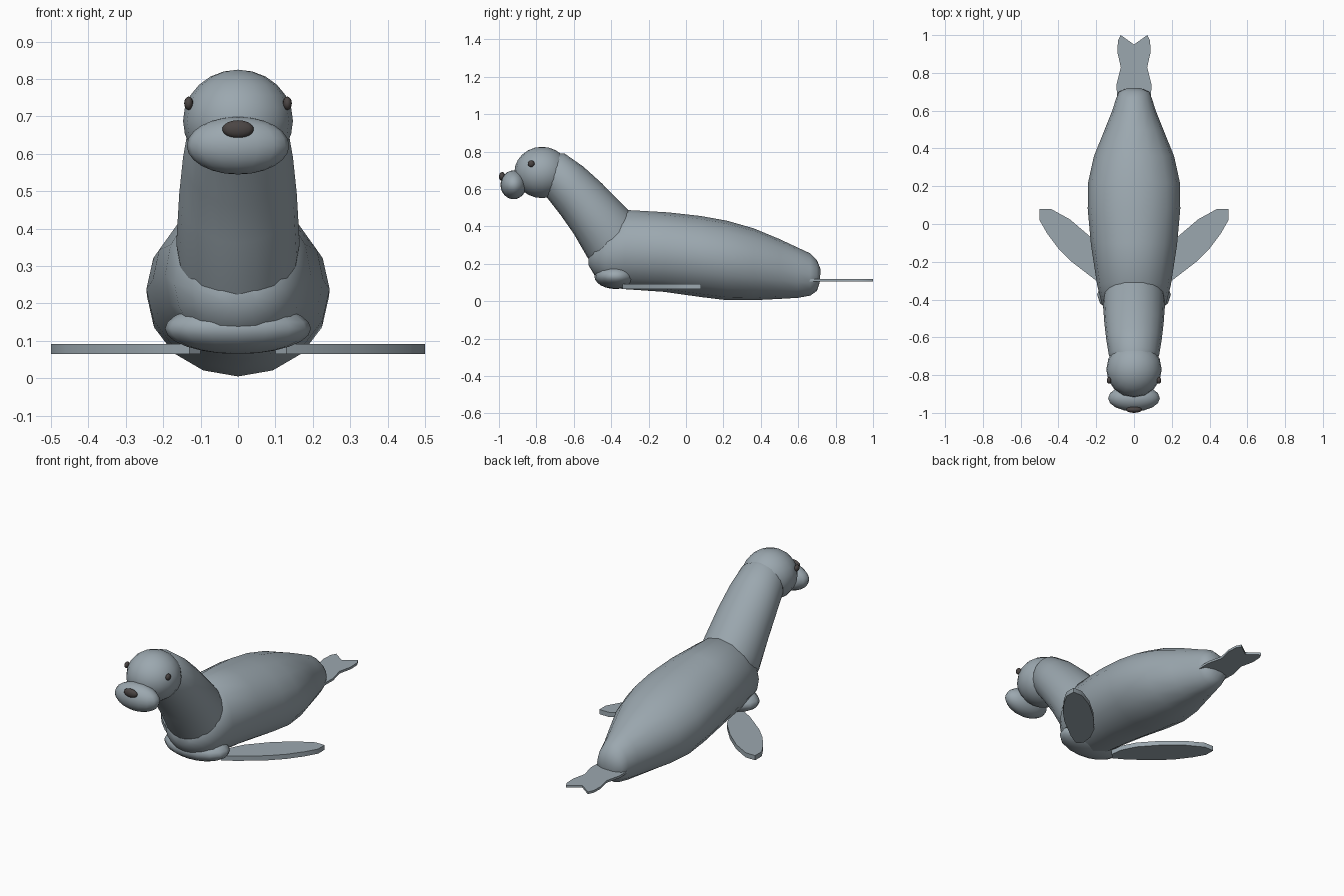
import bpy, bmesh, math
from mathutils import Vector

cube = bpy.data.objects.get("Cube")
if cube:
    bpy.data.objects.remove(cube, do_unlink=True)


def material(name, rgb):
    m = bpy.data.materials.new(name)
    m.use_nodes = True
    m.diffuse_color = (*rgb, 1)
    m.node_tree.nodes["Principled BSDF"].inputs["Base Color"].default_value = (*rgb, 1)
    return m


SKIN = material("grey blue skin", (0.33, 0.39, 0.43))
DARK = material("dark brown", (0.07, 0.06, 0.058))


def finish(bm, name, mat, angle=40):
    bmesh.ops.recalc_face_normals(bm, faces=bm.faces)
    mesh = bpy.data.meshes.new(name)
    bm.to_mesh(mesh)
    bm.free()
    obj = bpy.data.objects.new(name, mesh)
    bpy.context.collection.objects.link(obj)
    mesh.materials.append(mat)
    bpy.ops.object.select_all(action="DESELECT")
    obj.select_set(True)
    bpy.context.view_layer.objects.active = obj
    bpy.ops.object.shade_smooth_by_angle(angle=math.radians(angle))
    return obj


def loft(name, rings, sides=16):
    """Each ring is top y, top z, bottom y, bottom z, half width."""
    bm = bmesh.new()
    loops = []
    for ty, tz, by, bz, w in rings:
        top, bottom = Vector((0, ty, tz)), Vector((0, by, bz))
        mid, up = (top + bottom) / 2, (top - bottom) / 2
        angles = [math.tau * i / sides for i in range(sides)]
        loops.append([bm.verts.new(mid + up * math.cos(a) + Vector((w * math.sin(a), 0, 0)))
                      for a in angles])
    for a, b in zip(loops, loops[1:]):
        for i in range(sides):
            j = (i + 1) % sides
            bm.faces.new((a[i], a[j], b[j], b[i]))
    bm.faces.new(loops[0])
    bm.faces.new(loops[-1])
    return finish(bm, name, SKIN, 60)


def ellipsoid(name, centre, radii, mat, u=16, v=12):
    bm = bmesh.new()
    bmesh.ops.create_uvsphere(bm, u_segments=u, v_segments=v, radius=1)
    for vert in bm.verts:
        vert.co = Vector([c + r * p for c, r, p in zip(centre, radii, vert.co)])
    return finish(bm, name, mat, 60)


def plate(name, outline, low, high, side=1):
    bm = bmesh.new()
    face = bm.faces.new([bm.verts.new((side * x, y, low)) for x, y in outline])
    new = bmesh.ops.extrude_face_region(bm, geom=[face])["geom"]
    for vert in new:
        if isinstance(vert, bmesh.types.BMVert):
            vert.co.z = high
    return finish(bm, name, SKIN, 30)


# Torso, chest to rounded rump
loft("body", [
    (-.52, .25, -.52, .19, .05), (-.49, .34, -.49, .14, .12),
    (-.42, .42, -.43, .085, .17), (-.31, .487, -.34, .065, .195),
    (-.1, .475, -.12, .05, .228), (.08, .455, .08, .022, .245),
    (.22, .43, .22, .005, .243), (.36, .39, .36, .005, .212),
    (.5, .332, .5, .012, .155), (.6, .285, .6, .018, .115),
    (.665, .255, .665, .03, .095), (.7, .22, .7, .055, .08),
    (.72, .17, .715, .1, .04)])

# Neck rising forward into the head
loft("neck", [
    (-.22, .38, -.45, .14, .15), (-.31, .488, -.525, .23, .165),
    (-.45, .63, -.6, .36, .157), (-.55, .72, -.67, .46, .147),
    (-.65, .79, -.74, .55, .133), (-.72, .79, -.78, .6, .1)], 20)

# Low chest bulge joining the fore flippers
ellipsoid("lower_chest", (0, -.375, .133), (.195, .115, .068), SKIN)

# Head and face
ellipsoid("head", (0, -.77, .688), (.147, .148, .137), SKIN)
ellipsoid("muzzle", (0, -.922, .622), (.137, .07, .077), SKIN)
ellipsoid("nose", (0, -.983, .666), (.042, .017, .024), DARK)

# Paired eyes and fore flippers
fore = [(.5, .08), (.44, .08), (.34, .025), (.24, -.06), (.15, -.16), (.11, -.24), (.1, -.31),
        (.13, -.34), (.2, -.3), (.33, -.2), (.4, -.13), (.46, -.05), (.5, .02)]
for side, label in ((1, "left"), (-1, "right")):
    ellipsoid(label + "_eye", (side * .132, -.828, .735), (.012, .018, .018), DARK, 12, 8)
    plate(label + "_fore_flipper", fore, .065, .092, side)

# Forked tail flipper
half = [(.09, .64), (.092, .74), (.07, .83), (.088, .91), (.085, .97), (.07, 1.0)]
outline = half + [(0, .95)] + [(-x, y) for x, y in reversed(half)]
plate("tail_flipper", outline, .105, .118)
